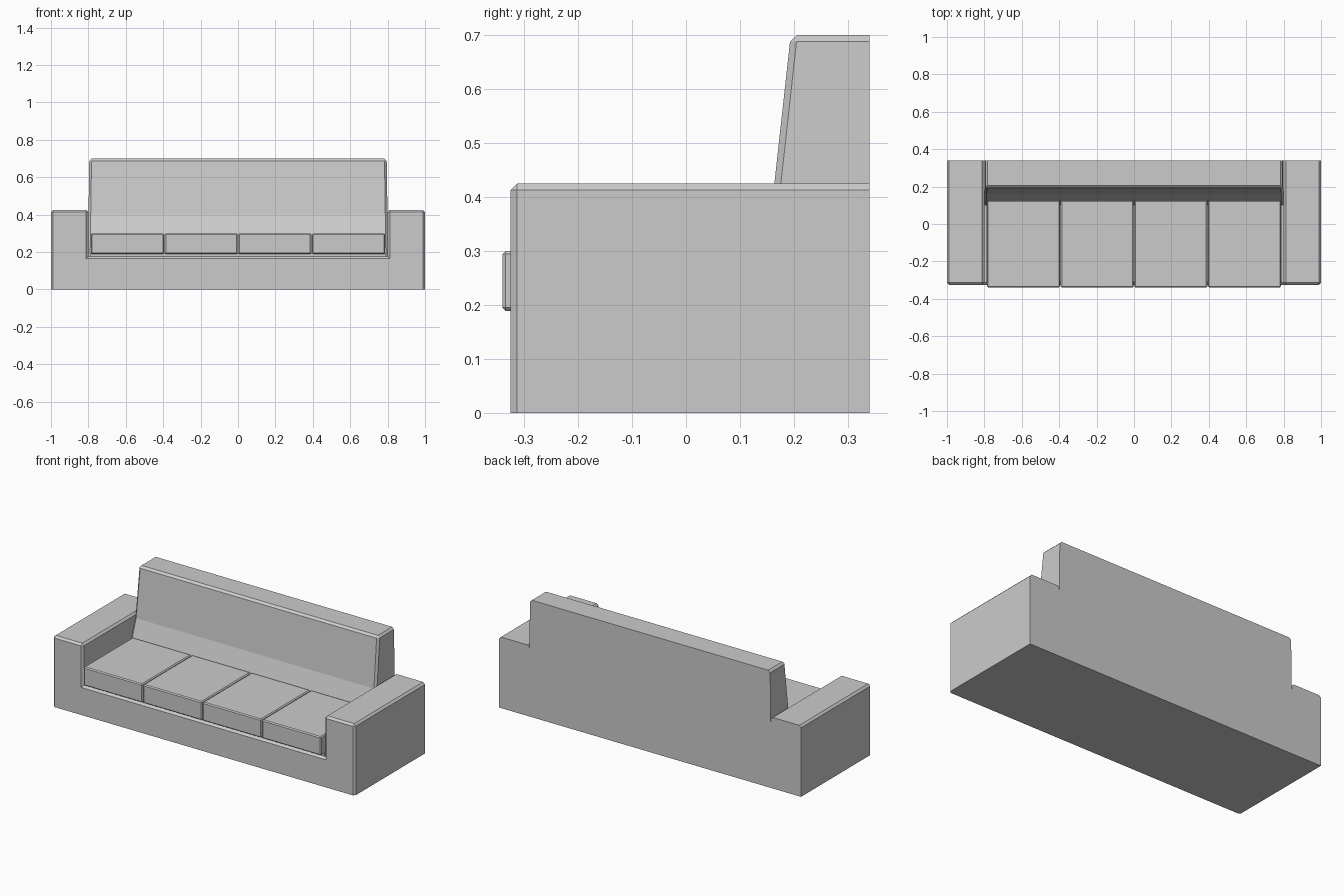
import bpy, bmesh

if "Cube" in bpy.data.objects:
    bpy.data.objects.remove(bpy.data.objects["Cube"])

BACK_Y = 0.34


def finish(bm, name):
    bmesh.ops.recalc_face_normals(bm, faces=bm.faces)
    mesh = bpy.data.meshes.new(name)
    bm.to_mesh(mesh)
    bm.free()
    obj = bpy.data.objects.new(name, mesh)
    bpy.context.collection.objects.link(obj)
    return obj


def extrude_profile(points, offset):
    bm = bmesh.new()
    face = bm.faces.new([bm.verts.new(p) for p in points])
    ext = bmesh.ops.extrude_face_region(bm, geom=[face])
    moved = [v for v in ext["geom"] if isinstance(v, bmesh.types.BMVert)]
    bmesh.ops.translate(bm, verts=moved, vec=offset)
    bmesh.ops.recalc_face_normals(bm, faces=bm.faces)
    return bm


def chamfer(bm, width, low):
    # Chamfer convex edges, leaving the flush rear and the underside sharp
    edges = []
    for e in bm.edges:
        rear = all(v.co.y > BACK_Y - 0.001 for v in e.verts)
        under = all(v.co.z < low + 0.001 for v in e.verts)
        if not rear and not under and e.calc_face_angle_signed() > 0.6:
            edges.append(e)
    bmesh.ops.bevel(bm, geom=edges, offset=width, segments=1, profile=0.5,
                    affect='EDGES', clamp_overlap=True)


def box(name, lo, hi, bevel=0.0):
    bm = bmesh.new()
    bmesh.ops.create_cube(bm, size=1)
    for v in bm.verts:
        for i in range(3):
            v.co[i] = hi[i] if v.co[i] > 0 else lo[i]
    if bevel:
        bmesh.ops.bevel(bm, geom=bm.edges[:], offset=bevel, segments=1,
                        profile=0.5, affect='EDGES')
    return finish(bm, name)


# U-shaped frame: both arms and the base
half = [(1, 0), (1, 0.425), (0.8, 0.425), (0.8, 0.177)]
outline = half + [(-x, z) for x, z in reversed(half)]
frame = extrude_profile([(x, -0.325, z) for x, z in outline],
                        (0, BACK_Y + 0.325, 0))
chamfer(frame, 0.012, 0)
finish(frame, "sofa_frame")

# Leaning backrest with a flatter lower section, slightly narrower at the top
side = [(BACK_Y, 0.15), (BACK_Y, 0.70), (0.194, 0.70),
        (0.161, 0.40), (0.128, 0.30), (0.09, 0.15)]
back = extrude_profile([(-0.5, y, z) for y, z in side], (1, 0, 0))
for v in back.verts:
    w = 0.803 - 0.008 * (v.co.z - 0.15) / 0.55
    v.co.x = w if v.co.x > 0 else -w
chamfer(back, 0.012, 0.15)
finish(back, "backrest")

# Recessed platform under the cushions
box("seat_platform", (-0.79, -0.31, 0.165), (0.79, 0.12, 0.192))

# Four seat cushions
for i in range(4):
    x = -0.591 + 0.394 * i
    box(f"seat_cushion_{i + 1}", (x - 0.195, -0.34, 0.189),
        (x + 0.195, 0.125, 0.30), 0.006)
